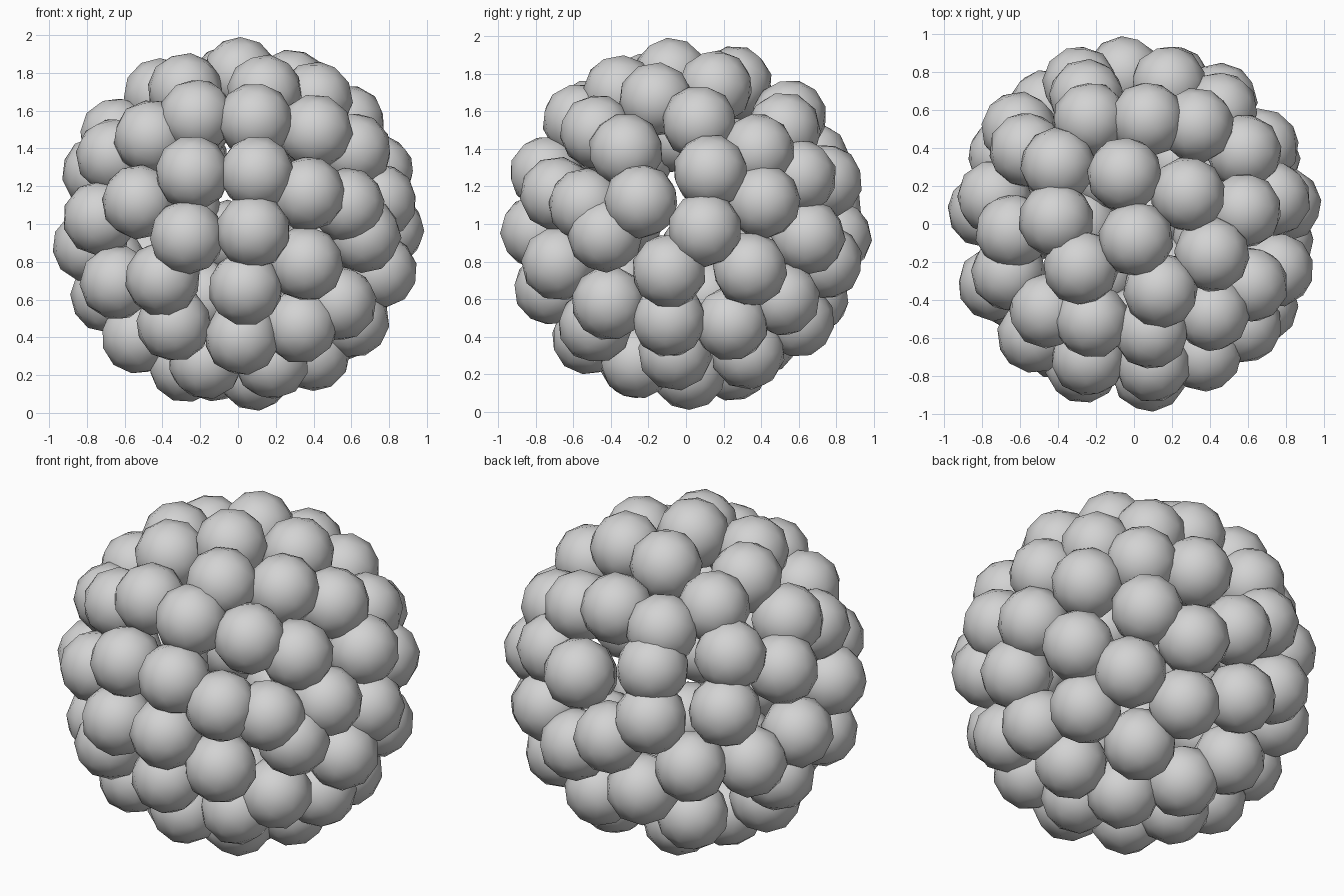
import bpy, bmesh, math
from mathutils import Vector

SHELL = 0.795      # distance of the ball centres from the middle
BALL = 0.2         # ball radius
WIDEST_GAP = 0.28  # wider gaps receive another ball
SAMPLES = 4000     # places tried when closing gaps


def side_frame(azimuth, elevation):
    """Across, up and outward directions of one side."""
    a, e = math.radians(azimuth), math.radians(elevation)
    across = Vector((math.cos(a), math.sin(a), 0))
    outward = Vector((math.sin(a) * math.cos(e), -math.cos(a) * math.cos(e), math.sin(e)))
    return across, outward.cross(across), outward


def key_balls(frame, offsets):
    """Lift flat offsets, in hundredths, onto the shell."""
    across, up, outward = frame
    points = []
    for u, v in offsets:
        flat = (across * u + up * v) / 100
        depth = math.sqrt(SHELL ** 2 - flat.length_squared)
        points.append(flat + outward * depth)
    return points


def spiral_points(count):
    """Evenly spread places over the whole shell."""
    turn = math.pi * (3 - math.sqrt(5))
    points = []
    for i in range(count):
        z = 1 - (2 * i + 1) / count
        ring = math.sqrt(1 - z * z)
        points.append(Vector((ring * math.cos(i * turn), ring * math.sin(i * turn), z)) * SHELL)
    return points


def close_gaps(centres):
    """Set another ball in the middle of the widest gap until none is left."""
    places = spiral_points(SAMPLES)
    gaps = [min((place - centre).length for centre in centres) for place in places]
    while max(gaps) > WIDEST_GAP:
        middle = places[gaps.index(max(gaps))]
        centres.append(middle)
        gaps = [min(gap, (place - middle).length) for gap, place in zip(gaps, places)]


default_cube = bpy.data.objects.get("Cube")
if default_cube:
    bpy.data.objects.remove(default_cube, do_unlink=True)

# Key balls around the open pits on each side
front = key_balls(side_frame(0, 0), [
    (8, -4), (-27, -7), (-24, 27), (10, 27), (37, 16), (36, -21), (4, -34),
    (-40, -29), (-46, 46), (-22, 57), (9, 55), (41, 49), (58, 10), (-34, -53),
    (33, -54), (-64, -31), (-73, 3), (-66, 36), (-17, -73), (18, -73)])
right = key_balls(side_frame(90, 0), [
    (10, -3), (-24, 12), (41, 12), (34, -24), (-9, -25), (65, -7), (-43, -6),
    (-32, 39), (-9, -51), (24, -53), (-41, -42)])
top = key_balls(side_frame(0, 90), [
    (1, -8), (-5, 26), (-41, 2), (-40, 31), (-28, -23), (14, -35), (41, -16),
    (-23, 55), (7, 55), (33, 52), (58, 38), (58, 7), (-64, -4)])
rear = key_balls(side_frame(215, 25), [
    (-18, 2), (-19, -25), (21, -21), (24, 9), (52, 2), (-41, -35), (35, -48),
    (60, -32)])
underside = key_balls(side_frame(140, -30), [
    (27, -17), (3, -39), (57, -14), (-6, -65), (-34, -49), (26, -59),
    (51, -47)])

# The remaining balls fill the spaces between them
centres = front + right + top + rear + underside
close_gaps(centres)

# Single plain grey
grey = bpy.data.materials.new("light_grey")
grey.use_nodes = True
colour = (0.65, 0.65, 0.65, 1)
grey.diffuse_color = colour
grey.node_tree.nodes["Principled BSDF"].inputs["Base Color"].default_value = colour

# One low-sided, smooth-shaded ball mesh shared by the whole cluster
ball_mesh = bpy.data.meshes.new("ball")
bm = bmesh.new()
bmesh.ops.create_icosphere(bm, subdivisions=2, radius=BALL)
for face in bm.faces:
    face.smooth = True
bm.to_mesh(ball_mesh)
bm.free()
ball_mesh.materials.append(grey)

# Cluster of balls, each with its pole facing outward
for number, centre in enumerate(centres, start=1):
    ball = bpy.data.objects.new(f"cluster_ball_{number}", ball_mesh)
    ball.location = centre + Vector((0, 0, 1))
    ball.rotation_euler = centre.to_track_quat("Z", "Y").to_euler()
    bpy.context.collection.objects.link(ball)
